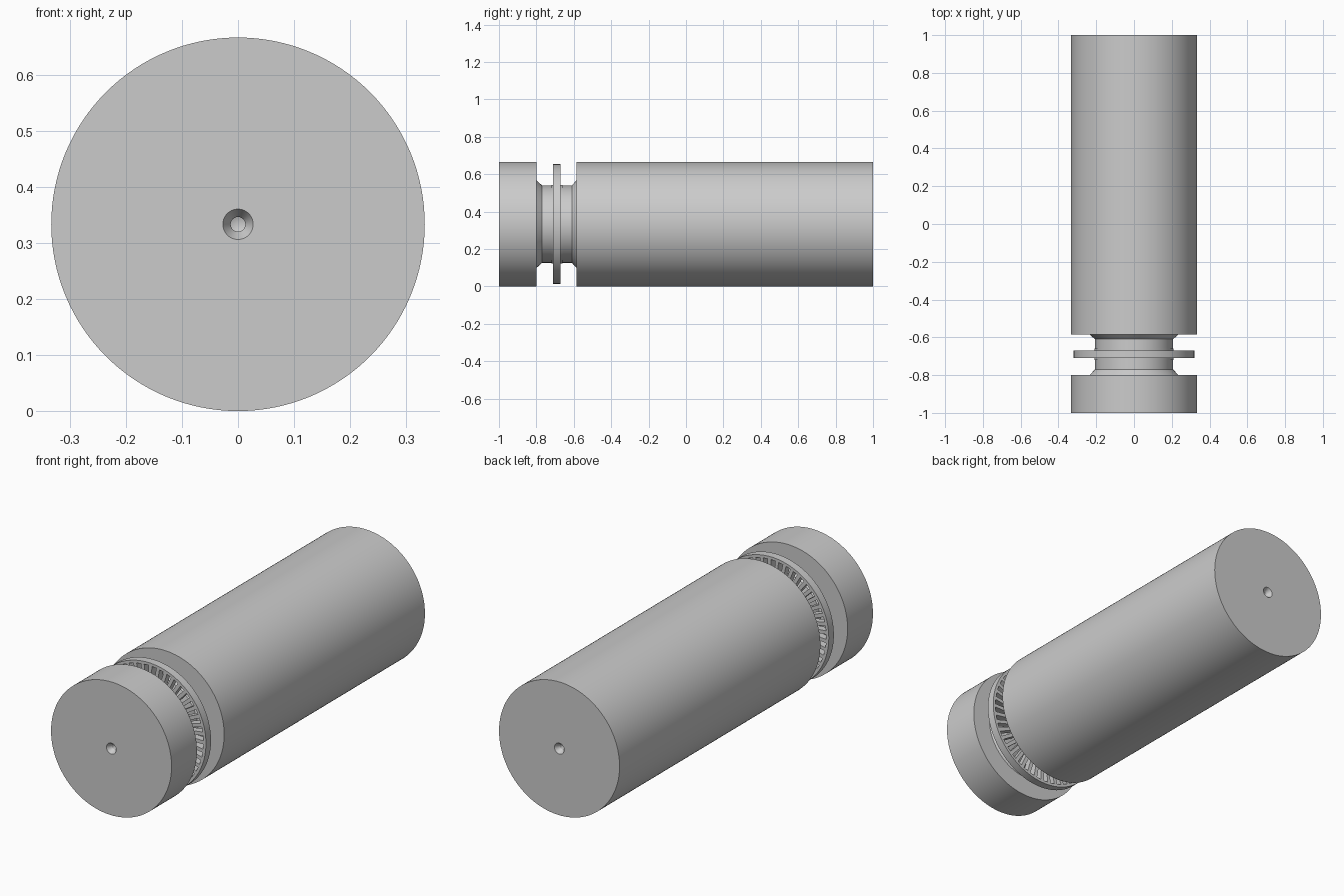
import bpy, bmesh, math
from mathutils import Matrix, Vector

if "Cube" in bpy.data.objects:
    bpy.data.objects.remove(bpy.data.objects["Cube"], do_unlink=True)

R = 0.333          # body radius, also height of the axis
DISC_Y = -0.69     # middle of the bladed disc
BLADES = 45

steel = bpy.data.materials.new("grey_steel")
steel.use_nodes = True
steel.diffuse_color = (0.6, 0.6, 0.6, 1)
steel.node_tree.nodes["Principled BSDF"].inputs["Base Color"].default_value = (0.6, 0.6, 0.6, 1)


def finish(name, bm):
    bmesh.ops.remove_doubles(bm, verts=bm.verts, dist=1e-5)
    bmesh.ops.recalc_face_normals(bm, faces=bm.faces)
    mesh = bpy.data.meshes.new(name)
    bm.to_mesh(mesh)
    bm.free()
    mesh.materials.append(steel)
    obj = bpy.data.objects.new(name, mesh)
    obj.location.z = R
    bpy.context.collection.objects.link(obj)
    bpy.ops.object.select_all(action='DESELECT')
    obj.select_set(True)
    bpy.context.view_layer.objects.active = obj
    bpy.ops.object.shade_smooth_by_angle(angle=math.radians(25))
    return obj


def lathe(name, profile, closed=False):
    """Turn (radius, y) points around the y axis."""
    bm = bmesh.new()
    verts = [bm.verts.new((r, y, 0)) for r, y in profile]
    pairs = list(zip(verts, verts[1:]))
    if closed:
        pairs.append((verts[-1], verts[0]))
    edges = [bm.edges.new(p) for p in pairs]
    bmesh.ops.spin(bm, geom=verts + edges, cent=(0, 0, 0), axis=(0, 1, 0),
                   angle=math.tau, steps=128, use_merge=True)
    return finish(name, bm)


def centre_hole(end, inward):
    """Drilled centre: pilot hole opening into a cone at the end face."""
    return [(0, end + inward * 0.06), (0.013, end + inward * 0.055),
            (0.013, end + inward * 0.024), (0.027, end)]


# Turned body: front block, neck with flared shoulders, hub, long rear block
body = centre_hole(-1, 1) + [
    (R, -1), (R, -0.8), (0.235, -0.8), (0.207, -0.77),
    (0.207, -0.72), (0.21, -0.72), (0.21, -0.66), (0.207, -0.66),
    (0.207, -0.61), (0.235, -0.585), (R, -0.585), (R, 1),
] + centre_hole(1, -1)[::-1]
lathe("rotor_body", body)

# Outer rim around the blades
lathe("disc_rim", [(0.306, DISC_Y - 0.02), (0.32, DISC_Y - 0.02),
                   (0.32, DISC_Y + 0.02), (0.306, DISC_Y + 0.02)], closed=True)

# Ring of radial blades between hub and rim
bm = bmesh.new()
for i in range(BLADES):
    turn = Matrix.Rotation(math.tau * i / BLADES, 4, 'Y')
    place = Matrix.Translation(Vector((0.256, DISC_Y, 0)))
    size = Matrix.Diagonal((0.106, 0.036, 0.018, 1))
    bmesh.ops.create_cube(bm, size=1, matrix=turn @ place @ size)
finish("disc_blades", bm)
